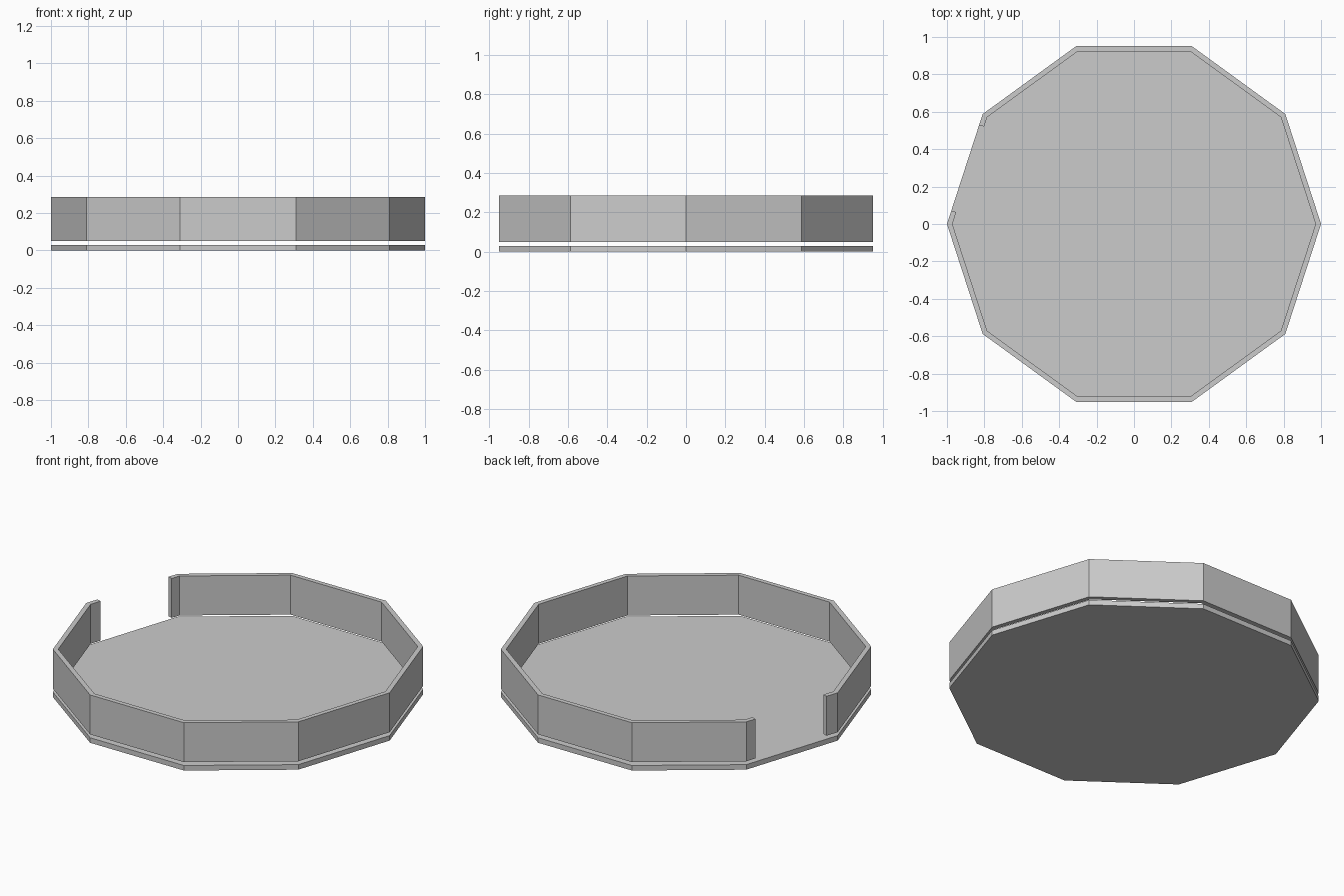
import bpy, bmesh, math
from mathutils import Vector

if "Cube" in bpy.data.objects:
    bpy.data.objects.remove(bpy.data.objects["Cube"])

SIDES, R_OUT, R_IN = 10, 1.0, 0.971


def corner(r, i):
    a = math.radians(180 + 360 / SIDES * i)
    return Vector((r * math.cos(a), r * math.sin(a)))


def finish(bm, name):
    bmesh.ops.recalc_face_normals(bm, faces=bm.faces)
    mesh = bpy.data.meshes.new(name)
    bm.to_mesh(mesh)
    bm.free()
    bpy.context.collection.objects.link(bpy.data.objects.new(name, mesh))


def prism(name, points, z0, z1):
    bm = bmesh.new()
    face = bm.faces.new([bm.verts.new((p.x, p.y, z0)) for p in points])
    top = bmesh.ops.extrude_face_region(bm, geom=[face], use_keep_orig=True)["geom"]
    bmesh.ops.translate(bm, vec=(0, 0, z1 - z0),
                        verts=[v for v in top if isinstance(v, bmesh.types.BMVert)])
    finish(bm, name)


# Floor plate
prism("floor_plate", [corner(R_OUT, i) for i in range(SIDES)], 0, 0.03)

# Rim wall: open ring floating above the plate, with square-cut ends at the doorway
first, last = corner(R_OUT, 0), corner(R_OUT, SIDES - 1)
thick = (R_OUT - R_IN) * math.cos(math.pi / SIDES)
inward = -((first + last) / 2).normalized() * thick
start, end = first.lerp(last, 0.122), first.lerp(last, 0.9)
outer = [start] + [corner(R_OUT, i) for i in range(SIDES)] + [end]
inner = [start + inward] + [corner(R_IN, i) for i in range(SIDES)] + [end + inward]

bm = bmesh.new()
rings = [[bm.verts.new((p.x, p.y, z)) for p, z in
          ((o, 0.05), (o, 0.285), (n, 0.285), (n, 0.05))]
         for o, n in zip(outer, inner)]
for a, b in zip(rings, rings[1:]):
    for k in range(4):
        bm.faces.new((a[k], a[(k + 1) % 4], b[(k + 1) % 4], b[k]))
bm.faces.new(rings[0])
bm.faces.new(rings[-1])
finish(bm, "rim_wall")
